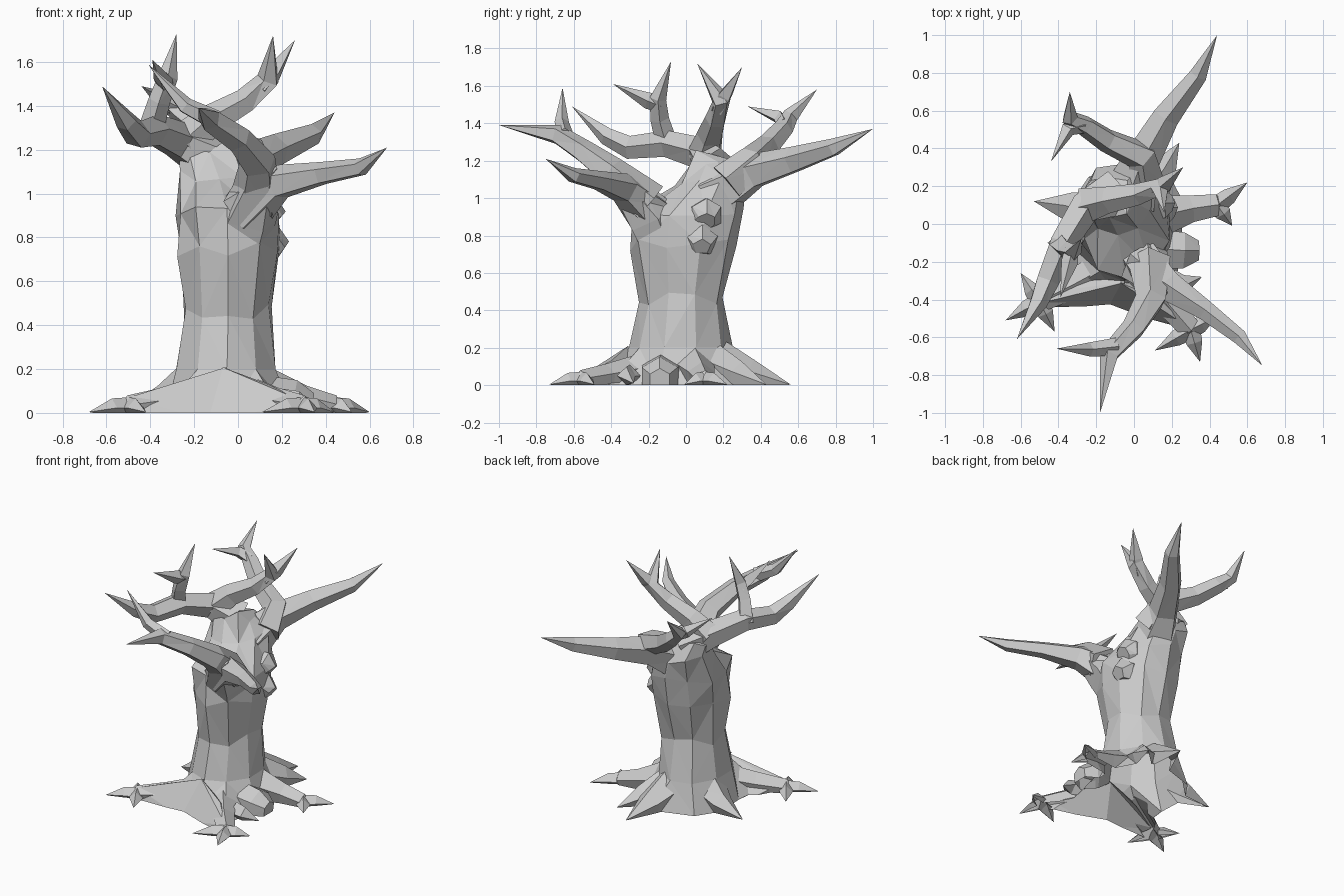
import bpy, bmesh, math, random
from mathutils import Vector

if "Cube" in bpy.data.objects:
    bpy.data.objects.remove(bpy.data.objects["Cube"])

random.seed(4)
parts = bpy.data.collections.new("tree_parts")
bpy.context.scene.collection.children.link(parts)

def finish(name, bm):
    bmesh.ops.triangulate(bm, faces=bm.faces[:])
    bmesh.ops.recalc_face_normals(bm, faces=bm.faces[:])
    me = bpy.data.meshes.new(name)
    bm.to_mesh(me)
    bm.free()
    ob = bpy.data.objects.new(name, me)
    (bpy.context.scene.collection if name == "trunk" else parts).objects.link(ob)
    return ob

def loft(name, rings):
    """Skin a list of point rings; a ring of one point is a tip."""
    bm = bmesh.new()
    vs = [[bm.verts.new(p) for p in r] for r in rings]
    for a, b in zip(vs, vs[1:]):
        n = len(a)
        for i in range(n):
            j = (i + 1) % n
            if len(b) == 1:
                bm.faces.new((a[i], a[j], b[0]))
            else:
                bm.faces.new((a[i], a[j], b[j], b[i]))
    bm.faces.new(vs[0][::-1])
    if len(vs[-1]) > 2:
        bm.faces.new(vs[-1])
    return finish(name, bm)

def limb(name, path, sides=5):
    """Tapered faceted tube along (x, y, z, radius) points; radius 0 is a tip."""
    pts = [Vector(p[:3]) for p in path]
    rings = []
    ref = None
    for i, p in enumerate(pts):
        r = path[i][3]
        if r == 0:
            rings.append([p])
            continue
        t = (pts[min(i + 1, len(pts) - 1)] - pts[max(i - 1, 0)]).normalized()
        if ref is None:
            ref = Vector((0, 0, 1)) if abs(t.z) < 0.85 else Vector((0, 1, 0))
        u = (ref - t * ref.dot(t)).normalized()
        ref = u
        w = t.cross(u)
        rings.append([p + (u * math.cos(a) + w * math.sin(a)) * r
                      for a in (2 * math.pi * k / sides for k in range(sides))])
    return loft(name, rings)

def hull(name, pts):
    bm = bmesh.new()
    bmesh.ops.convex_hull(bm, input=[bm.verts.new(p) for p in pts])
    bmesh.ops.delete(bm, geom=[v for v in bm.verts if not v.link_faces], context='VERTS')
    return finish(name, bm)

# Trunk: ten-sided rings over a flared base (starts below ground, trimmed later)
base = [(-.05, -.43), (.2, -.42), (.25, -.15), (.26, .12), (.17, .29),
        (.04, .34), (-.24, .25), (-.34, .1), (-.33, -.12), (-.36, -.36)]
rings = [[(x, y, z) for x, y in base] for z in (-.1, .002)]
for z, cx, cy, rx, ry in [(.2, -.05, -.03, .24, .29), (.46, -.045, -.025, .205, .23),
                          (.75, -.045, -.015, .24, .29), (.93, -.05, .01, .24, .31),
                          (1.08, -.085, .13, .19, .2), (1.22, -.13, .14, .16, .11)]:
    ring = []
    for k in range(10):
        a = math.radians(36 * k - 90)
        j = random.uniform(.92, 1.04)
        ring.append((cx + rx * j * math.cos(a), cy + ry * j * math.sin(a),
                     z + (random.uniform(-.04, .04) if z > .3 else 0)))
    rings.append(ring)
trunk = loft("trunk", rings)

# Front limb and its two branches
limb("front_limb", [(0, -.1, .68, .12), (.045, -.19, .9, .14), (.1, -.32, 1.06, .09),
                    (.12, -.38, 1.12, .06)])
limb("front_right_branch", [(.03, -.2, .93, .13), (.18, -.33, 1.05, .085), (.38, -.46, 1.09, .055),
                            (.56, -.6, 1.12, .042), (.68, -.75, 1.21, 0)])
limb("front_left_branch", [(.08, -.2, .97, .12), (.09, -.4, 1.14, .085), (0, -.55, 1.25, .065),
                           (-.13, -.69, 1.34, .055), (-.18, -1, 1.39, 0)])
limb("front_left_twig", [(-.1, -.65, 1.33, .05), (-.24, -.665, 1.4, .04), (-.41, -.66, 1.59, 0)])

# Left branch with an upright twig
limb("left_branch", [(-.1, .16, 1.15, .13), (-.27, .08, 1.24, .09), (-.38, -.1, 1.29, .075),
                     (-.46, -.3, 1.27, .065), (-.51, -.42, 1.33, .05), (-.62, -.61, 1.49, 0)])
limb("left_twig", [(-.4, -.1, 1.28, .06), (-.36, -.14, 1.42, .05), (-.32, -.15, 1.53, .045),
                   (-.28, -.08, 1.73, 0)], 4)
limb("left_twig_tip", [(-.33, -.13, 1.49, .035), (-.34, -.2, 1.52, .045), (-.39, -.39, 1.61, 0)], 4)

# Upper branch, rising to the right and forked
limb("upper_branch", [(-.25, .1, 1.22, .1), (-.13, .13, 1.33, .075), (.03, .16, 1.42, .06),
                      (.14, .19, 1.52, .055), (.16, .06, 1.72, 0)])
limb("upper_twig", [(.1, .17, 1.47, .04), (.16, .21, 1.55, .045), (.26, .3, 1.7, 0)], 4)

# Back branches
limb("back_right_branch", [(-.03, .14, 1.02, .16), (.05, .36, 1.14, .1), (.17, .57, 1.2, .075),
                           (.34, .79, 1.27, .05), (.44, 1, 1.37, 0)])
limb("back_left_branch", [(.06, .22, 1.08, .11), (.04, .36, 1.2, .085), (-.14, .44, 1.28, .065),
                          (-.26, .52, 1.37, .055), (-.34, .56, 1.44, .045), (-.34, .7, 1.58, 0)])
limb("back_left_twig", [(-.27, .52, 1.39, .04), (-.35, .5, 1.43, .04), (-.44, .33, 1.49, 0)], 4)

# Roots: a thick arm that splits into pointed toes
def root(name, start, mid, hub, toes):
    limb(name, [start, mid, hub, (*[h + (h - m) * .15 for h, m in zip(hub[:2], mid[:2])], .02, .03)])
    hx, hy = hub[:2]
    for i, (x, y) in enumerate(toes):
        limb(f"{name}_toe_{i + 1}", [(hx + (x - hx) * .02, hy + (y - hy) * .02, .021, .05),
                                     (hx + (x - hx) * .4, hy + (y - hy) * .4, .023, .043),
                                     (x, y, .004, 0)], 4)

root("left_root", (-.1, -.2, .08, .1), (-.32, -.32, .04, .08), (-.5, -.41, .02, .06),
     [(-.68, -.51), (-.42, -.57), (-.6, -.26)])
root("front_root", (.02, -.2, .08, .1), (.18, -.42, .04, .075), (.3, -.56, .02, .06),
     [(.44, -.49), (.35, -.73), (.11, -.67)])
root("right_root", (.08, .03, .1, .13), (.3, .08, .05, .075), (.44, .1, .02, .06),
     [(.6, .22), (.52, -.01)])
limb("back_root", [(0, .14, .12, .14), (.04, .34, .05, .09), (.08, .56, .003, 0)])
limb("back_right_root", [(.06, .15, .1, .12), (.15, .28, .05, .08), (.24, .43, .003, 0)])
limb("back_left_root", [(-.18, .04, .12, .14), (-.34, .09, .05, .08), (-.53, .12, .003, 0)])

# Broad sloping webs between the trunk front and the two front roots
hull("left_web", [(-.05, -.31, .21), (-.3, -.34, .125), (-.5, -.42, .07), (-.5, -.46, -.06),
                  (-.05, -.45, -.06), (-.05, -.1, -.06), (-.3, -.1, -.06)])
hull("right_web", [(-.07, -.312, .208), (.14, -.4, .13), (.28, -.54, .06), (.26, -.57, -.065),
                   (-.16, -.455, -.065), (-.04, -.1, -.065), (.2, -.25, -.065)])

# Knots: burls on the trunk, swollen knob at the base
limb("trunk_burl", [(.08, .06, .77, .1), (.16, .085, .77, .09), (.205, .085, .74, .05)])
limb("upper_burl", [(.05, .09, .9, .1), (.15, .11, .91, .09), (.185, .11, .88, .05)], 6)
limb("base_knob", [(.12, -.13, .05, .12), (.26, -.14, .04, .11), (.34, -.14, .03, .06)], 6)
limb("small_base_spur", [(.2, -.3, .05, .06), (.27, -.32, .05, .05), (.36, -.28, .01, 0)], 4)

def trim(me):
    """Cut everything below the ground, leaving the hollow underside open."""
    bm = bmesh.new()
    bm.from_mesh(me)
    bmesh.ops.bisect_plane(bm, geom=bm.verts[:] + bm.edges[:] + bm.faces[:], dist=1e-5,
                           plane_co=(0, 0, 0), plane_no=(0, 0, 1), clear_inner=True)
    bm.to_mesh(me)
    bm.free()

# Fuse all parts into one skin; keep separate parts if the union fails
mod = trunk.modifiers.new("fuse", 'BOOLEAN')
mod.operation = 'UNION'
mod.operand_type = 'COLLECTION'
mod.collection = parts
mod.solver = 'EXACT'
mod.use_self = True
fused = bpy.data.meshes.new_from_object(
    trunk.evaluated_get(bpy.context.evaluated_depsgraph_get()))
trunk.modifiers.clear()
zs = [v.co.z for v in fused.vertices]
ys = [v.co.y for v in fused.vertices]
if len(fused.polygons) > 400 and max(zs) > 1.7 and max(ys) > .98 and min(ys) < -.98:
    trunk.data = fused
    trunk.name = "trunk_with_branches_and_roots"
    for ob in list(parts.objects):
        bpy.data.objects.remove(ob)
    trim(fused)
else:
    for ob in [trunk, *parts.objects]:
        trim(ob.data)
